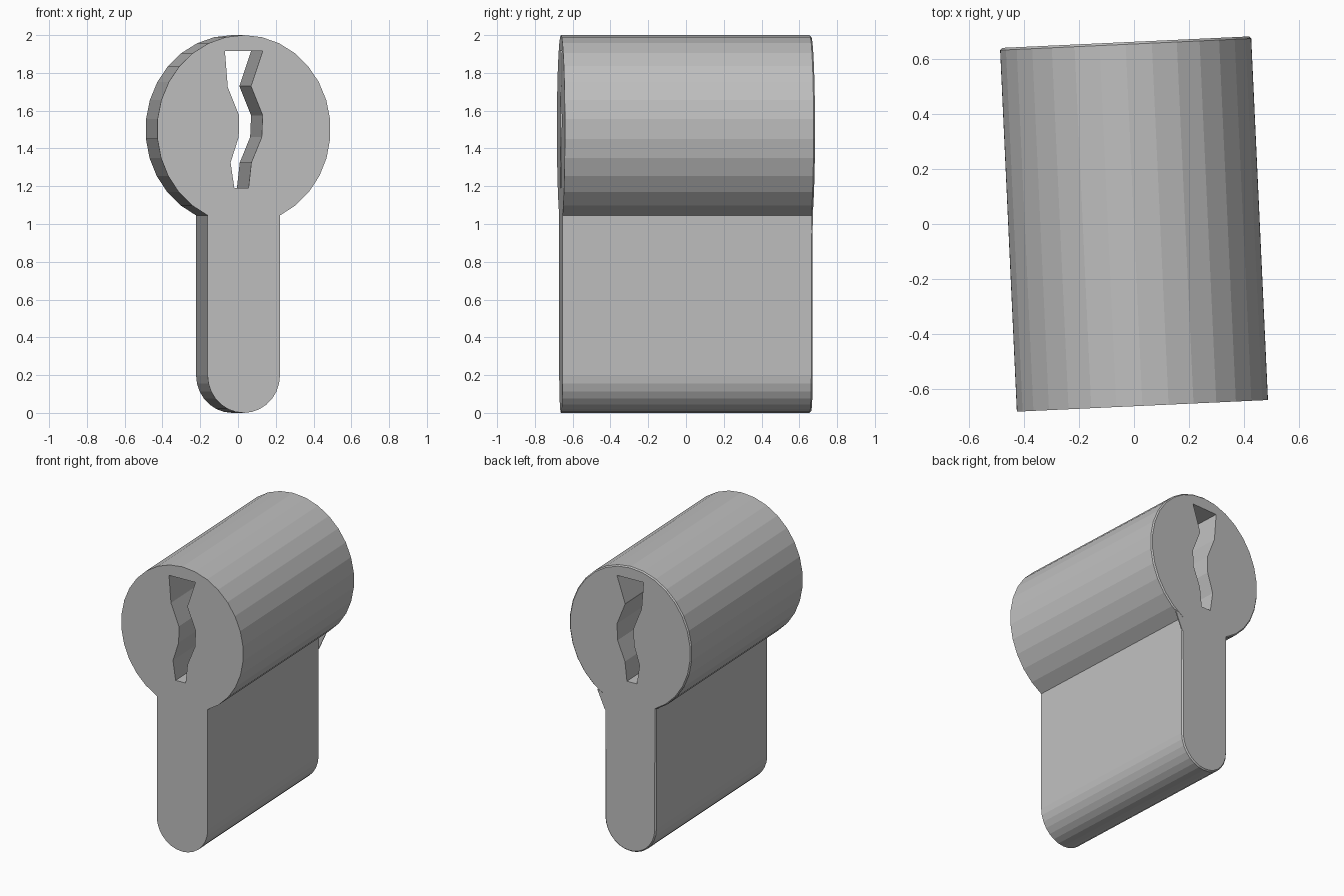
import bpy, bmesh
from math import sin, cos, pi, radians, acos

cube = bpy.data.objects.get("Cube")
if cube:
    bpy.data.objects.remove(cube, do_unlink=True)

TURN = radians(2.65)      # slight twist of the whole body about z
HALF_DEPTH = 0.663
RX, RZ, CZ = 0.46, 0.5, 1.5   # barrel ellipse
STEM = 0.192              # half width of the stem
RIM = 0.008               # rear chamfer

steel = bpy.data.materials.new("steel_grey")
steel.use_nodes = True
colour = (0.52, 0.52, 0.52, 1)
steel.diffuse_color = colour
steel.node_tree.nodes["Principled BSDF"].inputs["Base Color"].default_value = colour


def prism(name, outline, y0, y1, rim=0):
    """Extrude an x-z outline along y, optionally chamfering the rear edge."""
    bm = bmesh.new()
    face = bm.faces.new([bm.verts.new((x, y0, z)) for x, z in outline])
    ext = bmesh.ops.extrude_face_region(bm, geom=[face], use_keep_orig=True)
    for v in (g for g in ext["geom"] if isinstance(g, bmesh.types.BMVert)):
        v.co.y = y1 - rim
    bmesh.ops.recalc_face_normals(bm, faces=bm.faces[:])
    if rim:
        rear = max(bm.faces, key=lambda f: f.calc_center_median().y)
        bmesh.ops.inset_individual(bm, faces=[rear], thickness=rim, depth=rim)
    mesh = bpy.data.meshes.new(name)
    bm.to_mesh(mesh)
    bm.free()
    mesh.materials.append(steel)
    obj = bpy.data.objects.new(name, mesh)
    obj.rotation_euler.z = TURN
    bpy.context.collection.objects.link(obj)
    return obj


# Lock body: round barrel joined to a straight stem with a rounded foot
joint = acos(STEM / RX)
arc = 2 * pi - (pi - 2 * joint)
N, M = 26, 14
outline = [(RX * cos(-joint + arc * i / N), CZ + RZ * sin(-joint + arc * i / N))
           for i in range(N + 1)]
outline += [(-STEM * cos(pi * i / M), 0.2 - 0.2 * sin(pi * i / M)) for i in range(M + 1)]
body = prism("lock_body", outline, -HALF_DEPTH, HALF_DEPTH, RIM)

# Keyway: zigzag slot cut right through the barrel
left = [(-0.1, 1.915), (-0.085, 1.725), (-0.025, 1.575),
        (-0.027, 1.46), (-0.07, 1.325), (-0.05, 1.19)]
right = [(0.1, 1.915), (0.038, 1.73), (0.1, 1.575),
         (0.095, 1.46), (0.04, 1.325), (0.025, 1.19)]
cutter = prism("keyway_cutter", left + right[::-1], -1, 1)
cutter.hide_render = True
cutter.hide_set(True)
cut = body.modifiers.new("keyway", 'BOOLEAN')
cut.operation = 'DIFFERENCE'
cut.solver = 'EXACT'
cut.object = cutter

# Bake the cut and remove the cutter
bpy.context.view_layer.update()
graph = bpy.context.evaluated_depsgraph_get()
body.data = bpy.data.meshes.new_from_object(body.evaluated_get(graph))
body.modifiers.clear()
bpy.data.objects.remove(cutter, do_unlink=True)

# Thin web between barrel and stem at the rear
prism("rear_web", [(0.18, 1.06), (0.25, 1.08), (STEM, 0.95), (0.18, 0.95)],
      HALF_DEPTH - RIM, HALF_DEPTH - 0.001)
